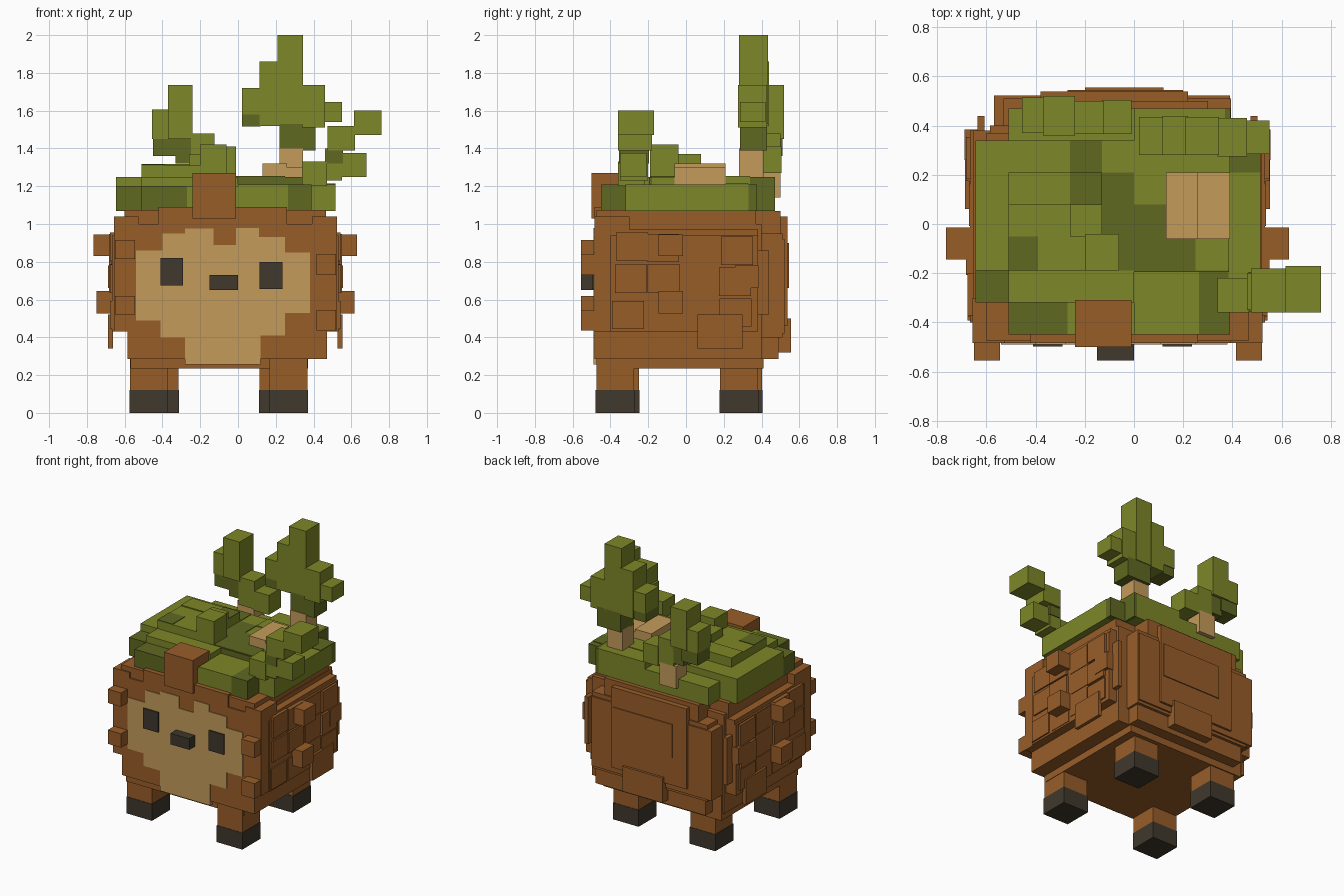
import bpy
import bmesh
import random
from mathutils import Vector

if "Cube" in bpy.data.objects:
    bpy.data.objects.remove(bpy.data.objects["Cube"], do_unlink=True)

random.seed(4)
CENTRE = -0.067  # the body sits a little off the origin


def material(name, *rgb):
    mat = bpy.data.materials.new(name)
    mat.use_nodes = True
    mat.diffuse_color = (*rgb, 1)
    mat.node_tree.nodes["Principled BSDF"].inputs["Base Color"].default_value = (*rgb, 1)
    return mat


fur = material("brown fur", .315, .11, .022)
tan = material("tan skin", .56, .33, .105)
dark = material("charcoal", .05, .04, .026)
leaf = material("light moss", .207, .245, .021)
shade = material("dark moss", .115, .138, .015)


def finish(name, mat, bm):
    bmesh.ops.recalc_face_normals(bm, faces=bm.faces)
    mesh = bpy.data.meshes.new(name)
    bm.to_mesh(mesh)
    bm.free()
    mesh.materials.append(mat)
    obj = bpy.data.objects.new(name, mesh)
    bpy.context.collection.objects.link(obj)


def box(name, mat, x, y, z):
    """Axis-aligned block given as three (low, high) ranges."""
    bm = bmesh.new()
    bmesh.ops.create_cube(bm, size=1)
    ranges = (x, y, z)
    for vert in bm.verts:
        vert.co = Vector([r[0] if c < 0 else r[1] for r, c in zip(ranges, vert.co)])
    finish(name, mat, bm)


def pair(name, mat, x, y, z):
    """Block on the left and its mirror on the right of the body."""
    low, high = x
    box("left_" + name, mat, (CENTRE + low, CENTRE + high), y, z)
    box("right_" + name, mat, (CENTRE - high, CENTRE - low), y, z)


def leg(name, x, y, width=.205):
    """Square leg standing on a dark hoof, from its low corner."""
    inset = .003
    box(name + "_leg", fur, (x + inset, x + width - inset), (y + inset, y + width - inset), (.1, .3))
    box(name + "_hoof", dark, (x, x + width), (y, y + width), (0, .12))


def prism(name, mat, outline, front, back):
    """Outline in x and z, extruded along y."""
    bm = bmesh.new()
    face = bm.faces.new([bm.verts.new((x, front, z)) for x, z in outline])
    moved = bmesh.ops.extrude_face_region(bm, geom=[face])["geom"]
    verts = [v for v in moved if isinstance(v, bmesh.types.BMVert)]
    bmesh.ops.translate(bm, verts=verts, vec=(0, back - front, 0))
    finish(name, mat, bm)


def patch(name, x, y, z):
    """Thin dark plate lying on the moss."""
    box(name + "_patch", shade, x, y, (z - .004, z + .004))


# Body: stacked shells with stepped corners
box("belly", fur, (-.57, .37), (-.46, .41), (.235, .5))
box("lower_body", fur, (-.585, .47), (-.484, .4), (.285, 1.0))
box("body", fur, (-.655, .52), (-.48, .38), (.43, .97))
box("back_lower", fur, (-.5, .38), (.3, .49), (.285, .6))
box("back_body", fur, (-.53, .395), (.3, .51), (.4, .95))
box("back_top", fur, (-.45, .3), (.3, .5), (.9, 1.07))
box("shoulders", fur, (-.6, .465), (-.475, .37), (.9, 1.075))
box("brow", fur, (-.42, .26), (-.484, -.4), (.95, 1.09))
pair("flank", fur, (.5, .6), (-.4, .38), (.43, .94))
pair("cheek", fur, (.46, .59), (-.484, -.3), (.43, 1.04))

# Back plates
box("back_plate_wide", fur, (-.57, .39), (.4, .522), (.42, .92))
box("back_plate_middle", fur, (-.38, .22), (.4, .538), (.46, 1.04))
box("back_plate_upper", fur, (-.27, .2), (.4, .545), (.66, .9))
box("back_plate_low", fur, (-.2, .12), (.4, .555), (.32, .5))
pair("back_corner", fur, (.54, .57), (.36, .44), (.52, .86))

# Shallow fur tiles scattered over the flanks
for row in range(3):
    for column in range(4):
        y = -.4 + column * .19 + random.uniform(0, .03)
        z = .44 + row * .17 + random.uniform(0, .03)
        depth = random.choice((.604, .61, .617))
        pair("fur_tile", fur, (.55, depth), (y, y + .17), (z, z + .15))

# Small fur spikes
for right, left in ((.52, .435), (.815, .73)):
    box("right_front_spike", fur, (-.65, -.545), (-.555, -.45), (right, right + .1))
    box("left_front_spike", fur, (.415, .52), (-.555, -.45), (left, left + .11))
pair("lower_side_spike", fur, (.58, .683), (-.145, -.015), (.525, .645))
pair("upper_side_spike", fur, (.58, .697), (-.145, -.015), (.83, .945))
pair("rear_spike", fur, (.55, .622), (.26, .385), (.66, .78))
pair("low_side_plate", fur, (.595, .62), (.06, .3), (.34, .52))

# Legs and hooves, the rear pair set slightly to the right on one side
leg("right_front", -.575, -.452)
leg("left_front", .165, -.478)
leg("right_rear", -.518, .2)
leg("left_rear", .11, .178)

# Face
face_outline = [
    (-.54, .86), (-.4, .86), (-.4, .95), (-.28, .95), (-.28, .975), (-.13, .975),
    (-.13, .89), (-.01, .89), (-.01, .98), (.11, .98), (.11, .93), (.25, .93),
    (.25, .85), (.38, .85), (.38, .53), (.25, .53), (.25, .41), (.12, .41),
    (.12, .255), (-.28, .255), (-.28, .4), (-.41, .4), (-.41, .49), (-.54, .49),
]
prism("face", tan, face_outline, -.489, -.44)
box("right_eye", dark, (-.41, -.29), (-.498, -.47), (.675, .82))
box("left_eye", dark, (.115, .235), (-.498, -.47), (.655, .8))
box("nose", dark, (-.15, 0), (-.555, -.47), (.65, .73))
box("forelock", fur, (-.24, -.01), (-.5, -.31), (1.03, 1.27))

# Moss cap: lower ledges
box("moss_base_right", leaf, (-.51, 0), (-.32, .34), (1.07, 1.25))
box("moss_base_left", leaf, (0, .385), (-.19, .21), (1.07, 1.25))
box("moss_right_ledge", leaf, (-.645, -.51), (-.19, .34), (1.07, 1.25))
box("moss_right_corner", shade, (-.645, -.51), (-.32, -.19), (1.07, 1.2))
box("moss_left_ledge", leaf, (.385, .515), (-.32, .33), (1.07, 1.21))
box("moss_left_tip", shade, (.385, .515), (.33, .375), (1.07, 1.21))
patch("left_ledge", (.39, .515), (.21, .33), 1.21)
box("moss_front_right", shade, (-.51, -.27), (-.45, -.32), (1.07, 1.2))
box("moss_front_middle", leaf, (-.27, 0), (-.45, -.32), (1.07, 1.2))
box("moss_front_left", leaf, (0, .265), (-.45, -.19), (1.07, 1.21))
box("moss_front_corner", shade, (.265, .39), (-.45, -.19), (1.07, 1.21))
box("moss_rear_right", leaf, (-.51, 0), (.34, .47), (1.07, 1.2))
box("moss_rear_left", leaf, (0, .39), (.21, .34), (1.07, 1.255))
box("moss_rear_corner", leaf, (0, .37), (.34, .47), (1.07, 1.25))
box("moss_rear_side", shade, (.37, .392), (.34, .47), (1.07, 1.25))
box("moss_left_band", shade, (0, .386), (-.196, -.18), (1.21, 1.249))

# Moss cap: upper mounds
box("moss_mound", leaf, (-.51, -.13), (-.19, .08), (1.2, 1.31))
box("moss_ridge", leaf, (-.51, -.13), (.08, .21), (1.2, 1.317))
box("moss_knob", leaf, (-.2, -.06), (-.19, -.04), (1.2, 1.42))
box("moss_step", leaf, (-.26, -.13), (-.05, .08), (1.2, 1.37))
patch("mound_front", (-.51, -.39), (-.19, -.05), 1.31)
patch("ridge", (-.26, -.13), (.08, .21), 1.317)
patch("hollow", (-.13, 0), (-.19, .21), 1.25)
patch("hollow_front", (0, .25), (-.19, -.06), 1.25)
patch("hollow_side", (0, .13), (-.06, .08), 1.25)
patch("rear", (-.26, -.13), (.21, .34), 1.25)

# Tan sprout bed
box("sprout_bed_high", tan, (.13, .26), (-.06, .21), (1.2, 1.32))
box("sprout_bed_low", tan, (.26, .39), (-.06, .21), (1.2, 1.3))

# Tall rear bush
box("tall_trunk", tan, (.22, .345), (.28, .41), (1.2, 1.4))
box("tall_bush_base", shade, (.22, .41), (.285, .43), (1.39, 1.53))
box("tall_bush_right_tip", leaf, (.02, .13), (.28, .435), (1.58, 1.72))
box("tall_bush_right_shade", shade, (.02, .12), (.285, .43), (1.515, 1.58))
box("tall_bush_right", leaf, (.115, .22), (.28, .44), (1.52, 1.86))
box("tall_bush_middle", leaf, (.21, .345), (.28, .435), (1.53, 2.0))
box("tall_bush_left", leaf, (.34, .46), (.275, .43), (1.51, 1.735))
box("tall_bush_left_tip", leaf, (.45, .55), (.285, .42), (1.54, 1.645))

# Middle rear bush
box("rear_trunk", tan, (-.27, -.14), (.38, .5), (1.14, 1.3))
box("rear_bush_base", leaf, (-.25, -.125), (.365, .5), (1.28, 1.48))
box("rear_bush_left", leaf, (-.13, -.01), (.365, .505), (1.27, 1.41))
box("rear_bush_under", shade, (-.33, -.24), (.37, .5), (1.32, 1.46))
box("rear_bush_middle", leaf, (-.37, -.24), (.36, .52), (1.45, 1.735))
box("rear_bush_right", leaf, (-.455, -.36), (.37, .515), (1.45, 1.605))
box("rear_bush_right_shade", shade, (-.45, -.32), (.375, .51), (1.36, 1.46))

# Side bush
box("side_bush_root", leaf, (.34, .47), (-.36, -.22), (1.2, 1.33))
box("side_bush_lower", leaf, (.46, .55), (-.35, -.2), (1.23, 1.4))
box("side_bush_shade", shade, (.465, .555), (-.355, -.195), (1.32, 1.39))
box("side_bush_low_tip", leaf, (.55, .68), (-.35, -.21), (1.25, 1.375))
box("side_bush_upper", leaf, (.475, .62), (-.36, -.18), (1.39, 1.52))
box("side_bush_high_tip", leaf, (.615, .76), (-.36, -.17), (1.47, 1.6))
